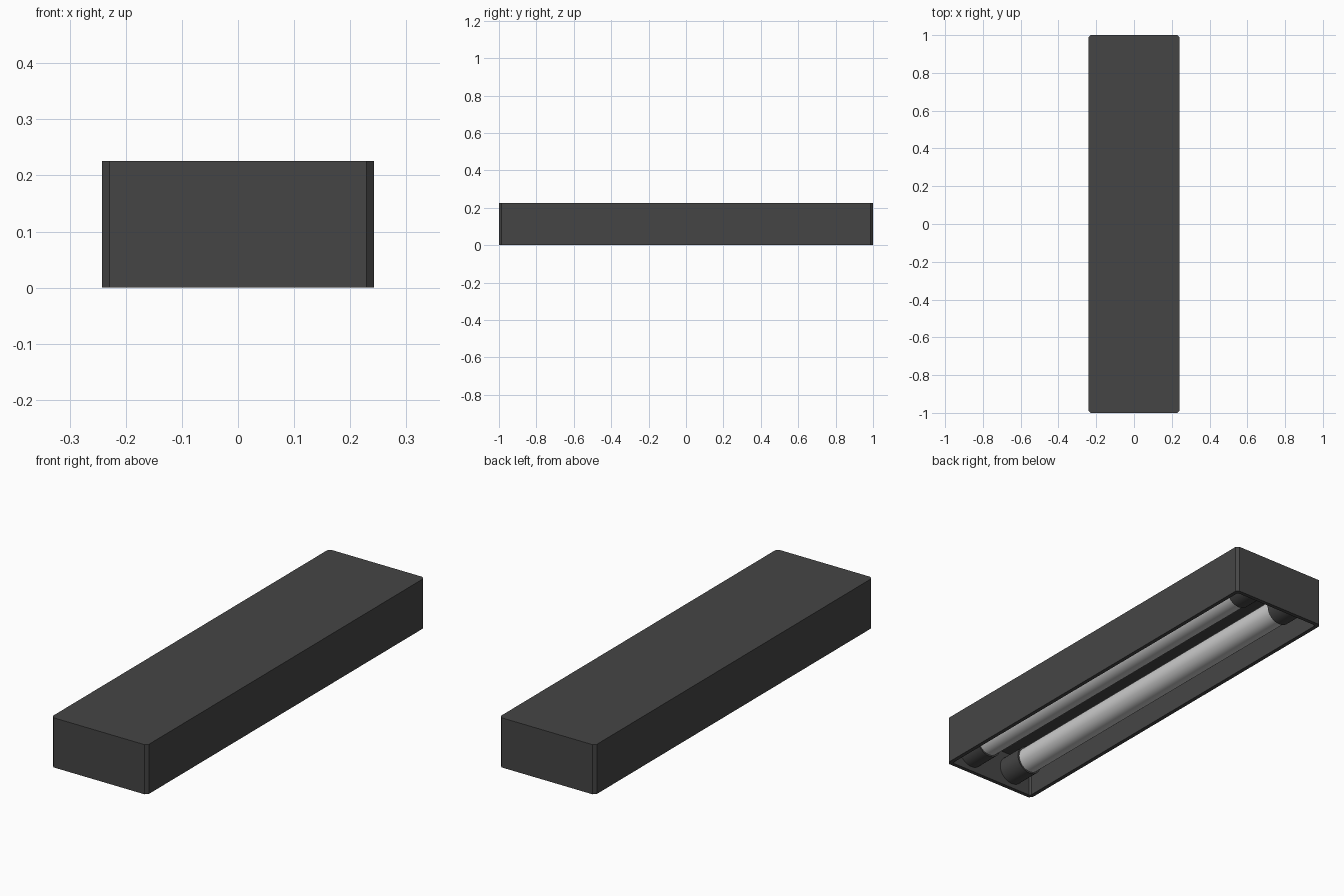
import bpy, bmesh
from math import radians

if "Cube" in bpy.data.objects:
    bpy.data.objects.remove(bpy.data.objects["Cube"])

def material(name, v):
    m = bpy.data.materials.new(name)
    m.diffuse_color = (v, v, v, 1)
    m.use_nodes = True
    m.node_tree.nodes["Principled BSDF"].inputs["Base Color"].default_value = m.diffuse_color
    return m

dark = material("dark_metal", 0.06)
W, L, H = 0.242, 1.0, 0.226      # half width, half length, height
WALL, CUT, CEIL = 0.018, 0.013, 0.165

def outline(w, l, c):
    # rectangle with clipped corners, counter-clockwise
    return [(w - c, -l), (w, -l + c), (w, l - c), (w - c, l),
            (-w + c, l), (-w, l - c), (-w, -l + c), (-w + c, -l)]

# Housing: open-bottomed box with clipped vertical corners
bm = bmesh.new()
outer = outline(W, L, CUT)
inner = outline(W - WALL, L - WALL, CUT * 0.6)
rings = [[bm.verts.new((x, y, z)) for x, y in pts]
         for pts, z in ((outer, H), (outer, 0), (inner, 0), (inner, CEIL))]
for a, b in zip(rings, rings[1:]):
    for i in range(8):
        j = (i + 1) % 8
        bm.faces.new((a[i], b[i], b[j], a[j]))
bm.faces.new(rings[0])
bm.faces.new(rings[-1])
bmesh.ops.recalc_face_normals(bm, faces=bm.faces)
mesh = bpy.data.meshes.new("housing")
bm.to_mesh(mesh)
bm.free()
mesh.materials.append(dark)
bpy.context.collection.objects.link(bpy.data.objects.new("housing", mesh))

def rod(name, x, y0, y1, r, mat=None):
    bpy.ops.mesh.primitive_cylinder_add(vertices=32, radius=r, depth=y1 - y0,
        location=(x, (y0 + y1) / 2, 0.087), rotation=(radians(90), 0, 0))
    o = bpy.context.object
    o.name = name
    if mat:
        o.data.materials.append(mat)
    bpy.ops.object.shade_smooth_by_angle(angle=radians(40))

# Two lamp tubes with a wider socket at each end
END, SOCKET = L - WALL, 0.86
for side, x in (("left", -0.117), ("right", 0.117)):
    rod(side + "_tube", x, -SOCKET - 0.02, SOCKET + 0.02, 0.059)
    rod(side + "_front_socket", x, -END, -SOCKET, 0.066, dark)
    rod(side + "_back_socket", x, SOCKET, END, 0.066, dark)
